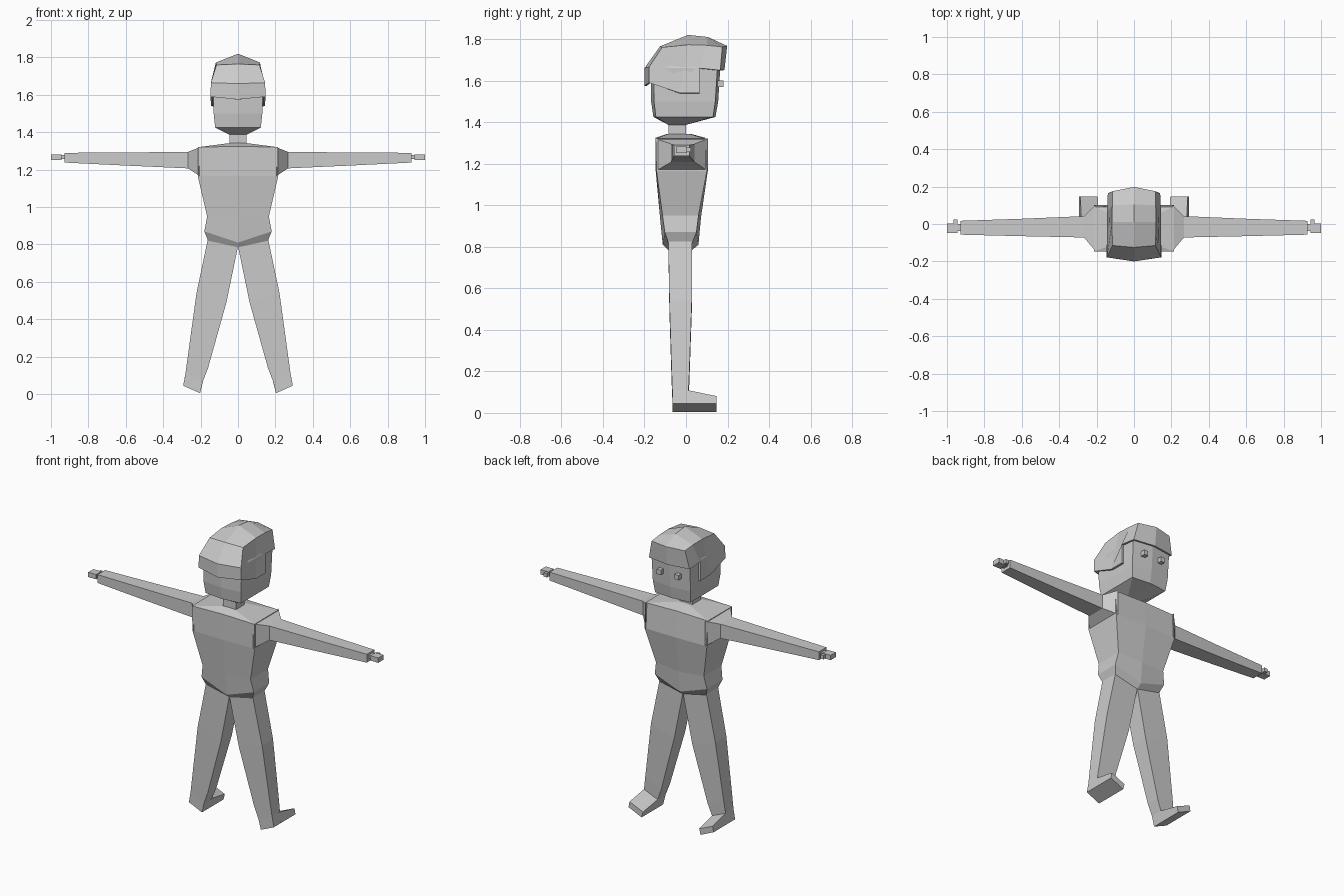
import bpy, bmesh

grey = bpy.data.materials.new("plain_grey")
grey.diffuse_color = (0.6, 0.6, 0.6, 1)


def make(name, bm, mirror=False):
    bmesh.ops.recalc_face_normals(bm, faces=bm.faces)
    me = bpy.data.meshes.new(name)
    bm.to_mesh(me)
    bm.free()
    me.materials.append(grey)
    ob = bpy.data.objects.new(name, me)
    bpy.context.collection.objects.link(ob)
    if mirror:
        ob.modifiers.new("mirror", 'MIRROR').use_clip = True
    return ob


def loft(name, rings, mirror=False):
    """Skin a list of matching point rings and cap both ends."""
    bm = bmesh.new()
    rows = [[bm.verts.new(p) for p in r] for r in rings]
    n = len(rows[0])
    for a, b in zip(rows, rows[1:]):
        for i in range(n):
            j = (i + 1) % n
            bm.faces.new((a[i], a[j], b[j], b[i]))
    bm.faces.new(rows[0])
    bm.faces.new(rows[-1])
    return make(name, bm, mirror)


def body_ring(z, zc, x, y0, y1, bulge=0.0):
    """Six-sided level: corners plus a middle point on the front and the back."""
    return [(-x, y0 + bulge, z), (0, y0, zc), (x, y0 + bulge, z),
            (x, y1 - bulge, z), (0, y1, zc), (-x, y1 - bulge, z)]


def x_ring(x, y0, y1, z0, z1):
    return [(x, y0, z0), (x, y1, z0), (x, y1, z1), (x, y0, z1)]


def box(name, x0, x1, y0, y1, z0, z1):
    return loft(name, [x_ring(x0, y0, y1, z0, z1), x_ring(x1, y0, y1, z0, z1)], True)


# Torso, from hips to the base of the neck
loft("torso", [body_ring(*r) for r in [
    (0.82, 0.785, 0.16, -0.085, 0.03),
    (0.87, 0.81, 0.18, -0.112, 0.06, 0.01),
    (0.95, 0.94, 0.165, -0.125, 0.072, 0.012),
    (1.165, 1.165, 0.215, -0.146, 0.105, 0.004),
    (1.32, 1.325, 0.215, -0.146, 0.092),
    (1.342, 1.344, 0.045, -0.09, 0.02)]])

# Neck and head
loft("neck", [body_ring(z, z, 0.045, -0.085, 0.0) for z in (1.32, 1.40)])
loft("head", [body_ring(z, z, *r) for z, *r in [
    (1.387, 0.045, -0.085, 0.0),
    (1.425, 0.122, -0.157, 0.142, 0.012),
    (1.50, 0.13, -0.168, 0.155, 0.014),
    (1.66, 0.132, -0.17, 0.165, 0.014),
    (1.73, 0.10, -0.12, 0.15, 0.014)]])

# Hair cap: rows run from the nape over the crown to the fringe
crown = [((0, -0.20, 1.575), (0.147, -0.178, 1.59)),
         ((0, -0.20, 1.66), (0.145, -0.178, 1.665)),
         ((0, -0.125, 1.765), (0.115, -0.115, 1.76)),
         ((0, 0.01, 1.82), (0.118, 0.01, 1.773)),
         ((0, 0.105, 1.81), (0.116, 0.10, 1.77)),
         ((0, 0.198, 1.767), (0.115, 0.175, 1.762)),
         ((0, 0.185, 1.65), (0.14, 0.165, 1.65))]
bm = bmesh.new()
rows = [[bm.verts.new(p) for p in r] for r in crown]
for a, b in zip(rows, rows[1:]):
    bm.faces.new((a[0], a[1], b[1], b[0]))
e = [r[1] for r in rows]
notch, front, back = [bm.verts.new(p) for p in
                      [(0.144, 0.065, 1.66), (0.144, 0.065, 1.54), (0.144, -0.03, 1.54)]]
bm.faces.new((e[0], e[1], e[2], e[3], back))
bm.faces.new((e[3], e[4], notch, front, back))
bm.faces.new((e[4], e[5], e[6], notch))
hair = make("hair", bm, True)
thick = hair.modifiers.new("thickness", 'SOLIDIFY')
thick.thickness = 0.012
thick.offset = -1

# Eyes
box("eyes", 0.047, 0.075, 0.145, 0.181, 1.57, 1.60)

# Shoulders tapering into the arms
loft("arms", [x_ring(*r) for r in [
    (0.205, -0.146, 0.105, 1.165, 1.32),
    (0.267, -0.072, 0.042, 1.207, 1.295),
    (0.60, -0.065, 0.028, 1.222, 1.292),
    (0.928, -0.057, 0.017, 1.238, 1.29)]], True)

# Hands
box("wrists", 0.92, 0.95, -0.037, 0.0, 1.257, 1.278)
box("palms", 0.945, 1.0, -0.047, 0.004, 1.252, 1.282)
box("thumbs", 0.943, 0.965, 0.0, 0.023, 1.255, 1.278)


# Legs: each level has an inner and an outer edge of its own height
def leg_ring(xi, zi, xo, zo, y0, y1):
    return [(xi, y0, zi), (xo, y0, zo), (xo, y1, zo), (xi, y1, zi)]


loft("legs", [leg_ring(*r) for r in [
    (0.0, 0.79, 0.162, 0.825, -0.085, 0.03),
    (0.062, 0.49, 0.222, 0.54, -0.08, 0.028),
    (0.16, 0.14, 0.270, 0.19, -0.069, 0.016),
    (0.187, 0.07, 0.281, 0.11, -0.066, 0.012),
    (0.203, 0.005, 0.293, 0.045, -0.065, 0.012)]], True)


# Feet, tilted like the soles and pointing forward
def foot_ring(y, top):
    return [(0.203, y, 0.005), (0.293, y, 0.045),
            (0.293 - top * 0.18, y, 0.045 + top), (0.203 - top * 0.25, y, 0.005 + top)]


loft("feet", [foot_ring(0.0, 0.066), foot_ring(0.147, 0.036)], True)
